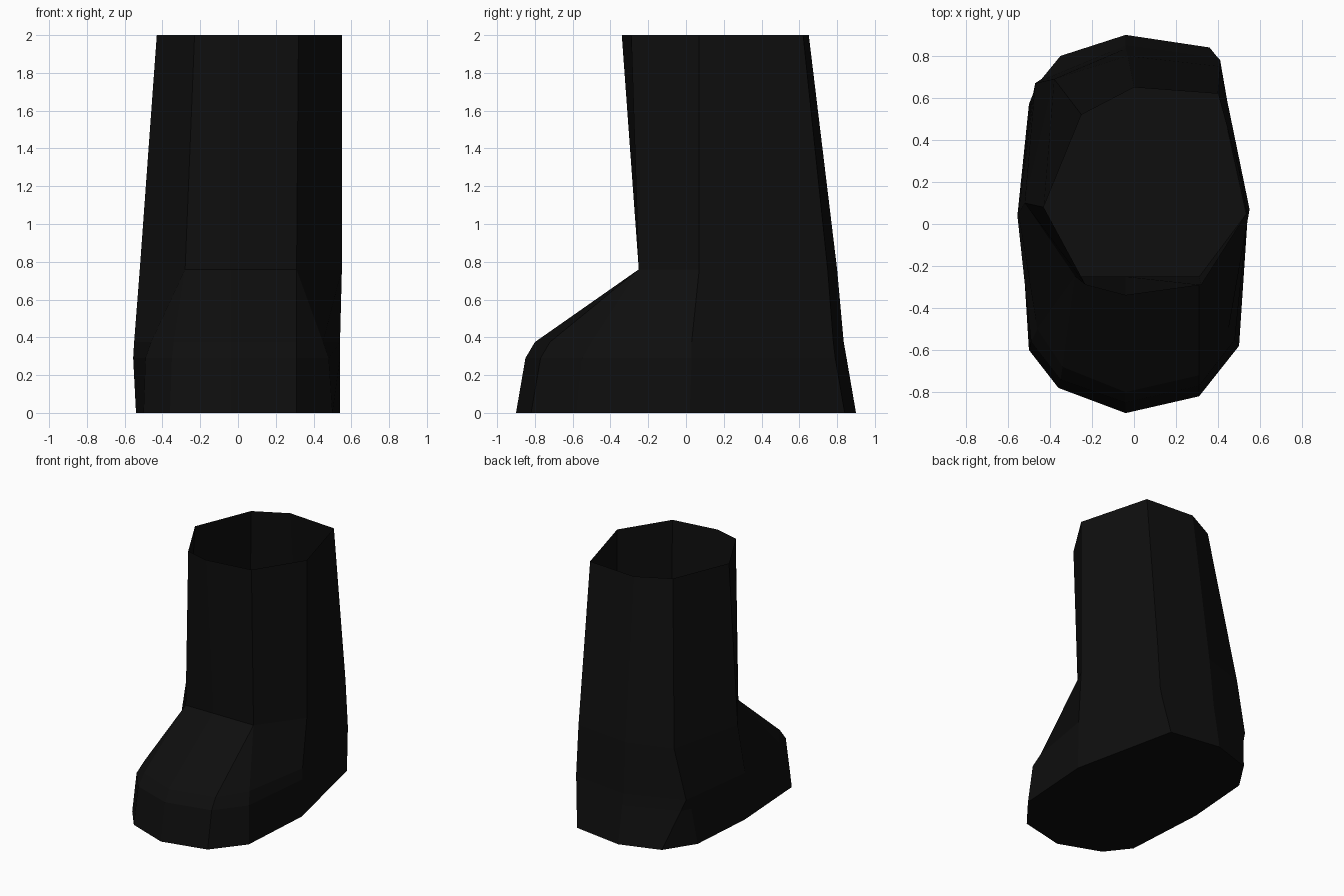
import bpy
import bmesh

cube = bpy.data.objects.get("Cube")
if cube:
    bpy.data.objects.remove(cube, do_unlink=True)

# Single near-black material
black = bpy.data.materials.new("near_black")
black.use_nodes = True
colour = (0.0045, 0.0045, 0.0045, 1)
black.diffuse_color = colour
black.node_tree.nodes["Principled BSDF"].inputs["Base Color"].default_value = colour

# Cross-sections: front, front left, side left, left, back left, back,
# back right, rear right, right, side right, front right
sole = [(-.04, -.9), (.31, -.82), (.5, -.58), (.54, .02), (.36, .84), (-.04, .9),
        (-.35, .8), (-.5, .57), (-.54, .04), (-.5, -.6), (-.36, -.78)]
toe = [(-.04, -.85), (.31, -.77), (.48, -.55), (.54, .03), (.4, .79), (-.04, .85),
       (-.44, .69), (-.48, .62), (-.555, .04), (-.49, -.56), (-.35, -.74)]
# From here up the rear right corner is a single column
instep = [(-.04, -.8), (.31, -.72), (.45, -.5), (.54, .03), (.41, .78), (-.04, .835),
          (-.47, .67), (-.47, .67), (-.55, .05), (-.46, -.5), (-.34, -.68)]
# Above the foot the side corners merge with the front corners
ankle = [(-.04, -.25), (.31, -.25), (.31, -.25), (.55, .07), (.41, .75), (-.03, .8),
         (-.38, .69), (-.38, .69), (-.52, .1), (-.28, -.25), (-.28, -.25)]
rim = [(-.04, -.34), (.32, -.29), (.32, -.29), (.55, .07), (.4, .62), (0, .65),
       (-.25, .52), (-.25, .52), (-.43, .08), (-.23, -.29), (-.23, -.29)]
levels = [(sole, 0), (toe, .29), (instep, .375), (ankle, .76), (rim, 2)]

# Open-topped boot shell
bm = bmesh.new()
rings = [[bm.verts.new((x, y, z)) for x, y in ring] for ring, z in levels]
count = len(sole)
for low, high in zip(rings, rings[1:]):
    for i in range(count):
        j = (i + 1) % count
        bm.faces.new((low[i], low[j], high[j], high[i]))
bm.faces.new(rings[0][::-1])
bmesh.ops.remove_doubles(bm, verts=bm.verts[:], dist=0.001)
bmesh.ops.recalc_face_normals(bm, faces=bm.faces[:])

mesh = bpy.data.meshes.new("boot_shell")
bm.to_mesh(mesh)
bm.free()
mesh.materials.append(black)
boot = bpy.data.objects.new("boot_shell", mesh)
bpy.context.collection.objects.link(boot)
